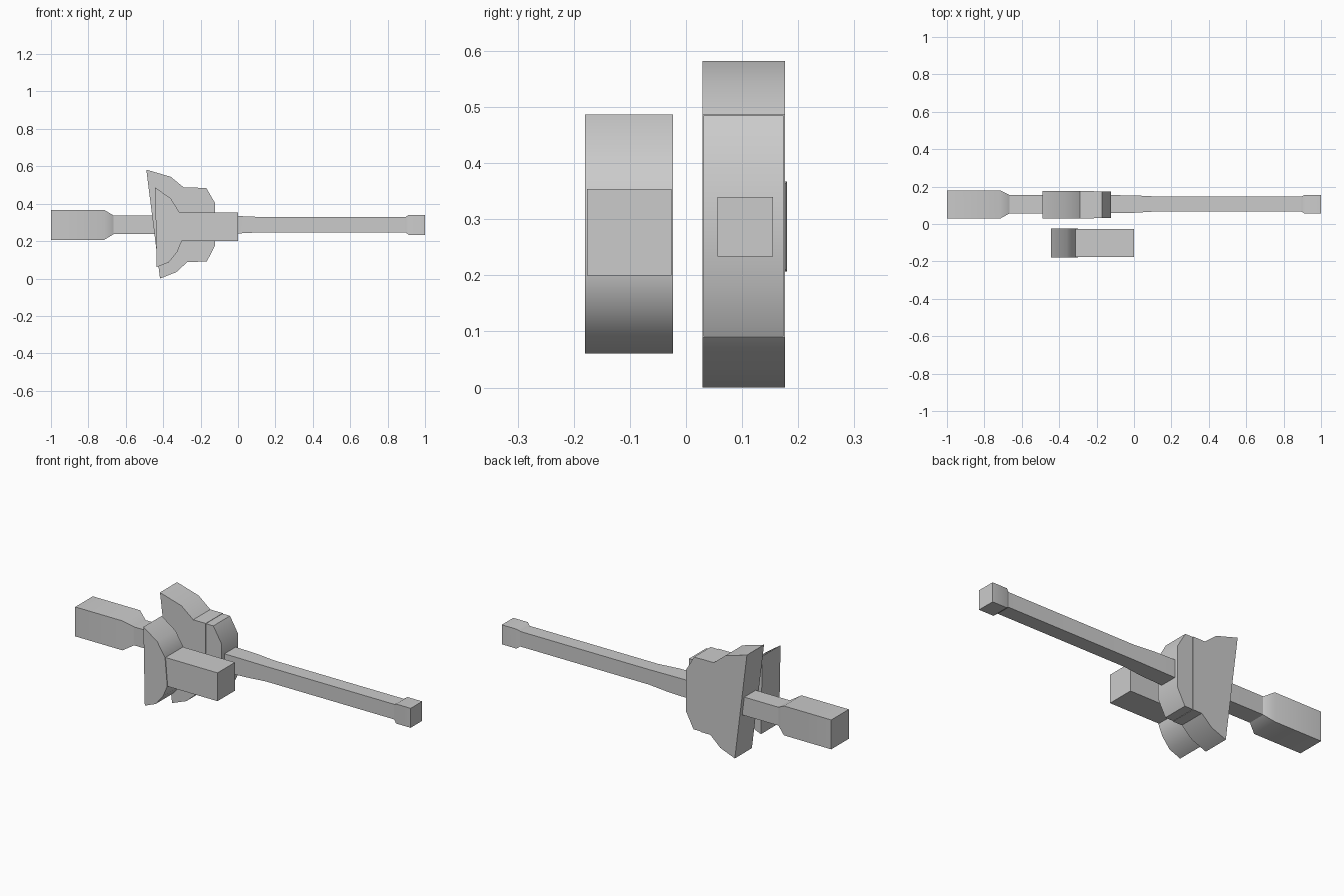
import bpy, bmesh

if "Cube" in bpy.data.objects:
    bpy.data.objects.remove(bpy.data.objects["Cube"])


def finish(name, bm):
    bmesh.ops.recalc_face_normals(bm, faces=bm.faces)
    mesh = bpy.data.meshes.new(name)
    bm.to_mesh(mesh)
    bm.free()
    obj = bpy.data.objects.new(name, mesh)
    bpy.context.collection.objects.link(obj)
    bpy.ops.object.select_all(action='DESELECT')
    obj.select_set(True)
    bpy.context.view_layer.objects.active = obj
    bpy.ops.object.shade_smooth_by_angle(angle=0.6)
    return obj


def slab(name, outline, y0, y1):
    """Extrude an xz outline from y0 to y1."""
    bm = bmesh.new()
    face = bm.faces.new([bm.verts.new((x, y0, z)) for x, z in outline])
    new = bmesh.ops.extrude_face_region(bm, geom=[face])['geom']
    verts = [v for v in new if isinstance(v, bmesh.types.BMVert)]
    bmesh.ops.translate(bm, verts=verts, vec=(0, y1 - y0, 0))
    return finish(name, bm)


def square_loft(name, sections):
    """Join rectangular sections (x, y0, y1, z0, z1) along x."""
    bm = bmesh.new()
    rings = [[bm.verts.new((x, y, z)) for y, z in
              ((y0, z0), (y1, z0), (y1, z1), (y0, z1))]
             for x, y0, y1, z0, z1 in sections]
    for a, b in zip(rings, rings[1:]):
        for i in range(4):
            j = (i + 1) % 4
            bm.faces.new((a[i], a[j], b[j], b[i]))
    bm.faces.new(rings[0])
    bm.faces.new(rings[-1])
    return finish(name, bm)


# Long shaft, running through the head, with stepped end cap
square_loft("handle", [
    (-0.68, 0.057, 0.155, 0.24, 0.34), (-0.20, 0.057, 0.155, 0.24, 0.34),
    (0.0, 0.060, 0.153, 0.244, 0.337), (0.12, 0.067, 0.147, 0.25, 0.332),
    (0.92, 0.067, 0.147, 0.25, 0.332)])
square_loft("handle_cap", [
    (0.895, 0.066, 0.146, 0.25, 0.332), (0.912, 0.056, 0.155, 0.237, 0.343),
    (1.0, 0.056, 0.155, 0.237, 0.343)])

# Heavy block at the other end, tapering onto the shaft
square_loft("end_block", [
    (-1.0, 0.029, 0.180, 0.21, 0.37), (-0.715, 0.029, 0.180, 0.21, 0.37),
    (-0.665, 0.057, 0.155, 0.24, 0.34)])

# Rear head: flared blade and chamfered socket
slab("blade", [(-0.49, 0.585), (-0.36, 0.547), (-0.29, 0.49),
               (-0.215, 0.49), (-0.215, 0.092), (-0.27, 0.092),
               (-0.33, 0.037), (-0.417, 0.003)], 0.029, 0.176)
slab("socket", [(-0.29, 0.488), (-0.17, 0.488), (-0.122, 0.405),
                (-0.122, 0.18), (-0.167, 0.094), (-0.265, 0.094)],
     0.031, 0.174)

# Separate front head: curved blade and square poll
slab("front_blade", [(-0.443, 0.49), (-0.36, 0.432), (-0.313, 0.357),
                     (-0.30, 0.205), (-0.325, 0.145), (-0.37, 0.09),
                     (-0.435, 0.064)], -0.180, -0.023)
square_loft("front_poll", [
    (-0.34, -0.176, -0.026, 0.203, 0.357), (0.0, -0.176, -0.026, 0.203, 0.357)])

# Set every part on the ground
for obj in bpy.context.collection.objects:
    obj.location.z = -0.003
